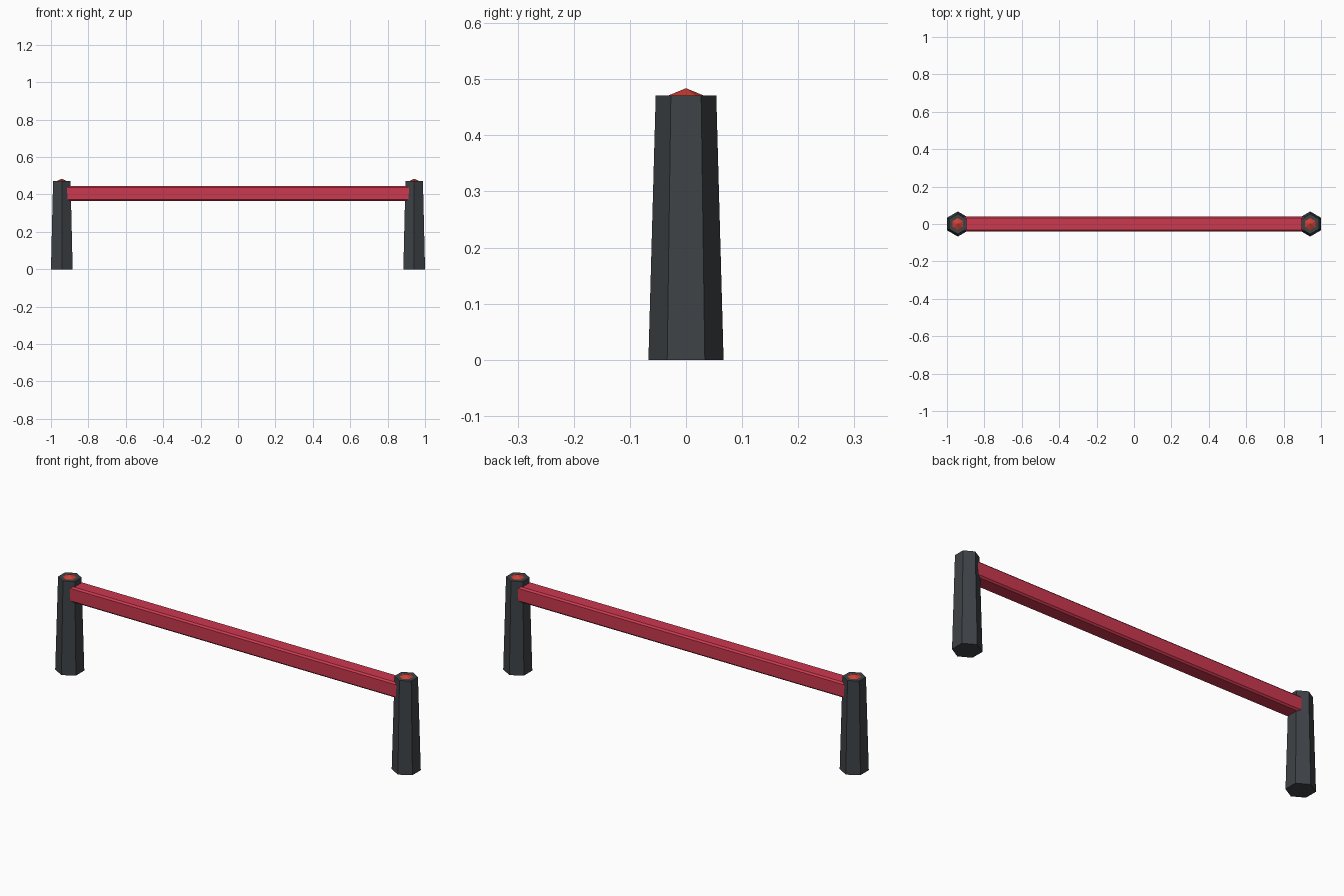
import bpy, math

if "Cube" in bpy.data.objects:
    bpy.data.objects.remove(bpy.data.objects["Cube"])

def material(name, rgb):
    m = bpy.data.materials.new(name)
    m.diffuse_color = (*rgb, 1)
    m.use_nodes = True
    m.node_tree.nodes["Principled BSDF"].inputs["Base Color"].default_value = m.diffuse_color
    return m

charcoal = material("charcoal", (0.048, 0.055, 0.062))
crimson = material("crimson", (0.60, 0.040, 0.078))
red = material("signal red", (0.62, 0.050, 0.035))

def hex_cone(name, x, z0, z1, r0, r1, mat):
    # hexagon with corners pointing front and back
    bpy.ops.mesh.primitive_cone_add(vertices=6, radius1=r0, radius2=r1,
                                    depth=z1 - z0, location=(x, 0, (z0 + z1) / 2))
    o = bpy.context.object
    o.name = name
    o.data.materials.append(mat)
    return o

# tapered posts with a shallow pointed cap
for side, x in (("left", -0.942), ("right", 0.942)):
    hex_cone(side + "_post", x, 0, 0.471, 0.067, 0.054, charcoal)
    hex_cone(side + "_cap", x, 0.470, 0.484, 0.034, 0, red)

# crossbar with softened long edges, ends buried in the posts
bpy.ops.mesh.primitive_cube_add(size=1, location=(0, 0, 0.405))
bar = bpy.context.object
bar.name = "crossbar"
bar.scale = (1.86, 0.078, 0.078)
bpy.ops.object.transform_apply(location=False, rotation=False, scale=True)
bar.data.materials.append(crimson)
bevel = bar.modifiers.new("soft edges", 'BEVEL')
bevel.width = 0.008
bevel.segments = 1
